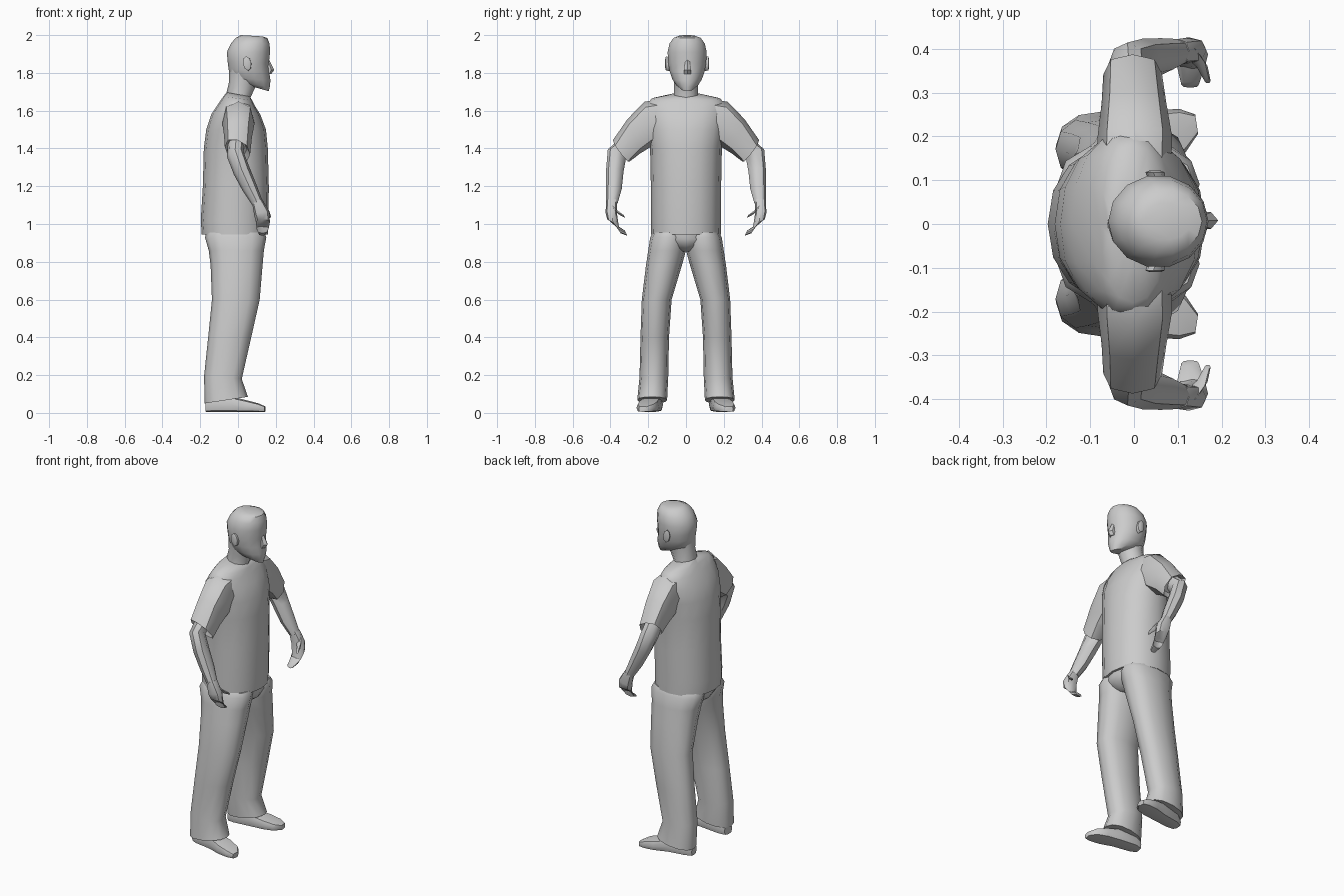
import bpy, bmesh, math
from mathutils import Vector

grey = bpy.data.materials.new("plain_grey")
grey.diffuse_color = (0.6, 0.6, 0.6, 1)


def loft(name, rings, n=12, power=1.0, angle=45):
    """Skin a closed tube through rings given as (centre, u half-axis, v half-axis)."""
    bm = bmesh.new()
    loops = []
    for c, u, v in rings:
        loop = []
        for i in range(n):
            a = 2 * math.pi * i / n
            cu, sv = math.cos(a), math.sin(a)
            cu = math.copysign(abs(cu) ** power, cu)
            sv = math.copysign(abs(sv) ** power, sv)
            loop.append(bm.verts.new(Vector(c) + Vector(u) * cu + Vector(v) * sv))
        loops.append(loop)
    for a, b in zip(loops, loops[1:]):
        for i in range(n):
            j = (i + 1) % n
            bm.faces.new((a[i], a[j], b[j], b[i]))
    bm.faces.new(loops[0][::-1])
    bm.faces.new(loops[-1])
    bmesh.ops.recalc_face_normals(bm, faces=bm.faces)
    me = bpy.data.meshes.new(name)
    bm.to_mesh(me)
    bm.free()
    me.materials.append(grey)
    me.shade_smooth()
    me.set_sharp_from_angle(angle=math.radians(angle))
    ob = bpy.data.objects.new(name, me)
    bpy.context.collection.objects.link(ob)
    return ob


def level(zb, zf, xb, xf, y0, y1):
    """Ring from its back/front heights, back/front x and side y limits."""
    return (((xb + xf) / 2, (y0 + y1) / 2, (zb + zf) / 2),
            ((xf - xb) / 2, 0, (zf - zb) / 2), (0, (y1 - y0) / 2, 0))


def both(name, rings, **kw):
    """Left part and its mirror on the right."""
    loft("left_" + name, rings, **kw)
    flip = [tuple((p[0], -p[1], p[2]) for p in r) for r in rings]
    loft("right_" + name, flip, **kw)


# Shirt body
loft("shirt", [level(zb, zf, xb, xf, -h, h) for zb, zf, xb, xf, h in [
    (.945, .945, -.192, .158, .184), (1.02, 1.02, -.197, .162, .185),
    (1.2, 1.2, -.186, .163, .186), (1.4, 1.4, -.181, .158, .19),
    (1.5, 1.5, -.168, .148, .205), (1.58, 1.58, -.142, .118, .215),
    (1.64, 1.625, -.102, .09, .21), (1.675, 1.655, -.078, .075, .18),
    (1.697, 1.675, -.06, .062, .075)]], n=16, power=.92)

# Sleeves
both("sleeve", [
    ((.0, .13, 1.55), (.085, 0, 0), (0, .03, .105)),
    ((.002, .2, 1.53), (.085, 0, 0), (0, .02, .118)),
    ((.0, .275, 1.465), (.074, 0, -.005), (0, .035, .09)),
    ((-.003, .342, 1.388), (.067, 0, -.02), (0, .045, .056)),
    ((-.003, .325, 1.41), (.05, 0, -.015), (0, .035, .04))], n=8, power=.85)

# Bare arms
both("arm", [
    ((-.01, .315, 1.42), (.045, 0, 0), (0, .035, .035)),
    ((-.015, .366, 1.37), (.043, 0, .015), (0, .048, .024)),
    ((.02, .377, 1.28), (.042, 0, .018), (0, .046, .006)),
    ((.062, .382, 1.19), (.037, 0, .015), (0, .042, .004)),
    ((.103, .392, 1.11), (.028, 0, .01), (0, .03, 0))], n=8)

# Hands with curled fingers
both("hand", [
    ((.1, .393, 1.125), (.026, 0, .008), (0, .029, 0)),
    ((.125, .396, 1.06), (.04, 0, .01), (0, .03, 0)),
    ((.132, .387, 1.01), (.037, 0, 0), (0, .03, .015)),
    ((.13, .36, .975), (.032, 0, 0), (0, .014, .024)),
    ((.128, .318, .952), (.02, 0, 0), (0, .007, .014))], n=8, power=.85)
both("thumb", [
    ((.13, .39, 1.09), (.018, 0, 0), (0, .012, .022)),
    ((.155, .36, 1.062), (.013, 0, 0), (0, .01, .017)),
    ((.168, .326, 1.04), (.007, 0, 0), (0, .005, .009))], n=6)

# Trouser seat joining the legs
loft("trouser_seat", [level(z, z, xb, xf, -h, h) for z, xb, xf, h in [
    (.96, -.17, .145, .165), (.92, -.172, .147, .16), (.885, -.15, .132, .11),
    (.855, -.11, .09, .035)]], n=12, power=.85)

# Trouser legs
both("trouser_leg", [level(zb, zf, xb, xf, y0, y1) for zb, zf, xb, xf, y0, y1 in [
    (.955, .955, -.165, .14, -.005, .175), (.93, .93, -.175, .15, -.008, .189),
    (.86, .86, -.155, .137, .0, .2), (.78, .78, -.145, .13, .022, .212),
    (.6, .6, -.138, .115, .076, .234), (.4, .4, -.158, .07, .09, .241),
    (.2, .18, -.179, .02, .094, .246), (.05, .085, -.178, .052, .1, .258)]],
    n=12, power=.88, angle=55)

# Shoes, toes turned slightly outward: (x, y centre, half width, top height)
both("shoe", [((x, y, (top + .005) / 2), (0, 0, (top - .005) / 2), (.15 * -w, w, 0))
              for x, y, w, top in [
    (-.168, .163, .03, .06), (-.13, .168, .047, .085), (-.03, .182, .05, .085),
    (.05, .2, .058, .066), (.11, .213, .05, .05), (.143, .228, .022, .035)]],
    n=8, power=.55, angle=50)

# Neck
loft("neck", [level(zb, zf, xb, xf, -h, h) for zb, zf, xb, xf, h in [
    (1.64, 1.62, -.058, .08, .075), (1.69, 1.67, -.062, .066, .066),
    (1.75, 1.73, -.048, .095, .066), (1.82, 1.8, -.047, .1, .075)]], n=10)

# Head, widening from the jaw and closing at a flat crown
loft("head", [level(zb, zf, xb, xf, .006 - h, .006 + h) for zb, zf, xb, xf, h in [
    (1.735, 1.703, .05, .163, .035), (1.75, 1.725, .0, .168, .06),
    (1.775, 1.76, -.042, .172, .08), (1.82, 1.805, -.05, .165, .096),
    (1.86, 1.85, -.055, .163, .103), (1.91, 1.91, -.059, .17, .106),
    (1.955, 1.955, -.038, .167, .096), (1.985, 1.985, -.012, .155, .074),
    (2.0, 1.993, .015, .13, .042)]], n=14, power=1.0)

# Nose
loft("nose", [
    ((.15, .008, 1.87), (.014, 0, 0), (0, .012, 0)),
    ((.16, .008, 1.815), (.032, 0, 0), (0, .022, 0)),
    ((.155, .008, 1.793), (.02, 0, 0), (0, .02, 0))], n=6)

# Ears
for side, s in (("left", 1), ("right", -1)):
    loft(side + "_ear", [
        ((.055, .006 + s * .085, 1.845), (.018, 0, 0), (0, 0, .035)),
        ((.048, .006 + s * .112, 1.85), (.022, 0, 0), (-.004, 0, .038)),
        ((.048, .006 + s * .116, 1.85), (.012, 0, 0), (0, 0, .024))], n=8)
